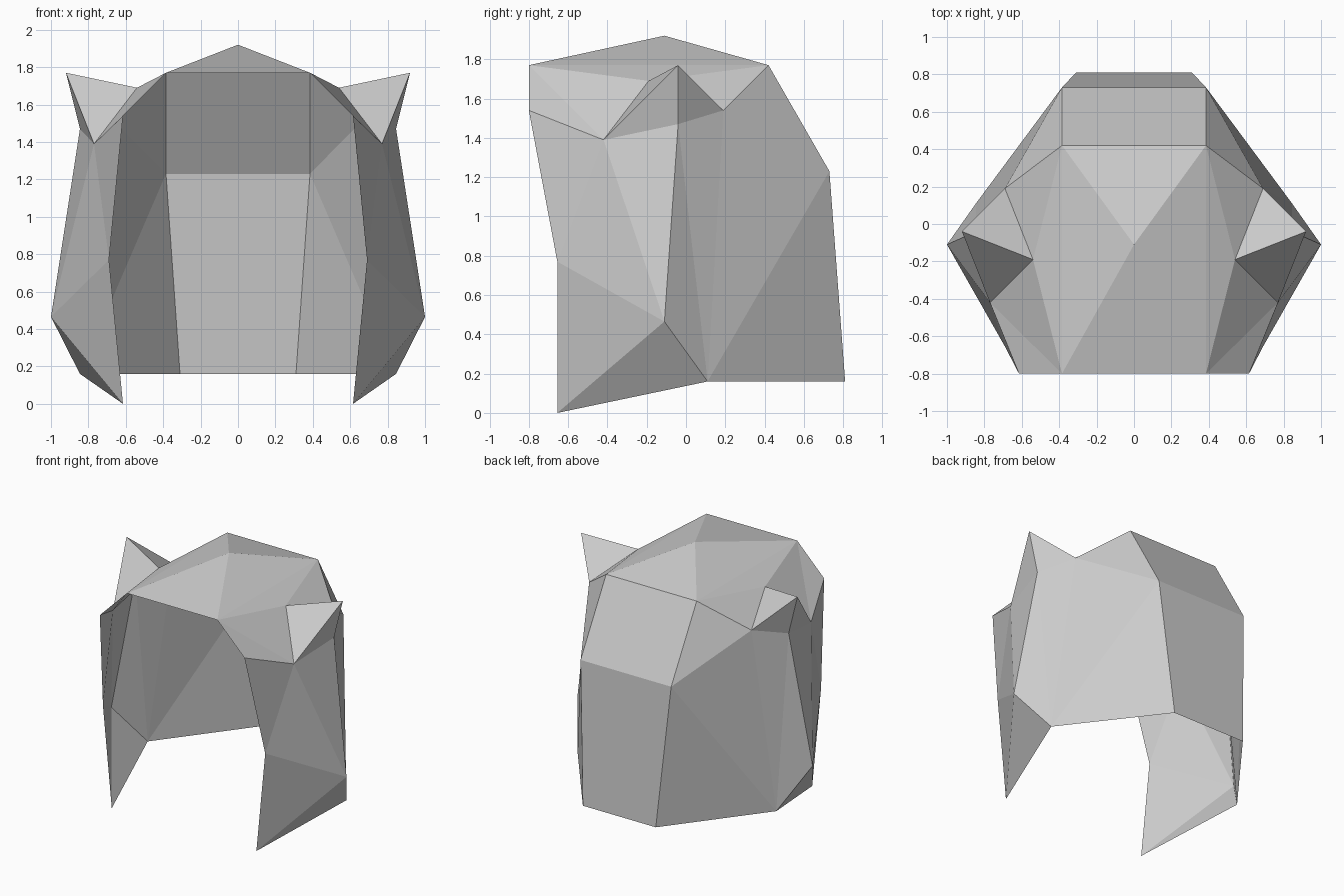
import bpy
import bmesh
from mathutils import Vector

cube = bpy.data.objects.get("Cube")
if cube:
    bpy.data.objects.remove(cube)

# One plain grey for everything
grey = bpy.data.materials.new("plain_grey")
grey.use_nodes = True
colour = (0.6, 0.6, 0.6, 1)
grey.diffuse_color = colour
bsdf = grey.node_tree.nodes["Principled BSDF"]
bsdf.inputs["Base Color"].default_value = colour
bsdf.inputs["Roughness"].default_value = 0.8

# Landmarks of the +x half
POINTS = {
    "crown": (0, -0.11, 1.92),
    "fringe": (0.385, -0.80, 1.77),
    "nape_top": (0.385, 0.42, 1.77),
    "nape_mid": (0.385, 0.73, 1.23),
    "nape_low": (0.31, 0.81, 0.16),
    "temple": (0.615, -0.80, 1.54),
    "cheek": (0.69, -0.655, 0.77),
    "lock_tip": (0.615, -0.655, 0),
    "flare": (1.0, -0.11, 0.465),
    "side_low": (0.845, 0.11, 0.16),
    "tuft_tip": (0.92, -0.04, 1.77),
    "tuft_front": (0.77, -0.42, 1.39),
    "tuft_inner": (0.54, -0.19, 1.69),
    "tuft_back": (0.69, 0.19, 1.54),
    "tuft_outer": (0.845, -0.04, 1.47),
}


def locate(name, side):
    x, y, z = POINTS[name]
    return Vector((x * side, y, z))


def build(name, faces, centre):
    """Make a flat-shaded shell from (corner names, sides) facing away from centre."""
    bm = bmesh.new()
    for corners in faces:
        face = bm.faces.new([bm.verts.new(locate(n, s)) for n, s in corners])
        face.normal_update()
        if face.normal.dot(face.calc_center_median() - centre) < 0:
            face.normal_flip()
    bmesh.ops.remove_doubles(bm, verts=bm.verts[:], dist=0.001)
    mesh = bpy.data.meshes.new(name)
    bm.to_mesh(mesh)
    bm.free()
    mesh.materials.append(grey)
    bpy.context.collection.objects.link(bpy.data.objects.new(name, mesh))


def sided(text, side):
    return [(n, side) for n in text.split()]


def bridge(a, b):
    """Corners of a panel that crosses the middle."""
    return [(a, 1), (a, -1), (b, -1), (b, 1)]


# Panels of one side of the hair
SIDE = [
    "crown fringe nape_top",
    "fringe tuft_inner nape_top",
    "fringe temple tuft_front",
    "fringe tuft_front tuft_inner",
    "nape_top tuft_inner tuft_back",
    "nape_top tuft_back nape_mid",
    "temple cheek tuft_front",
    "cheek flare tuft_front",
    "tuft_front flare tuft_outer",
    "cheek lock_tip flare",
    "flare lock_tip side_low",
    "flare side_low tuft_outer",
    "tuft_outer side_low tuft_back",
    "tuft_back side_low nape_mid",
    "nape_mid side_low nape_low",
]

# Open hair shell: both sides plus the middle panels
shell = [sided(f, s) for s in (1, -1) for f in SIDE]
shell += [[("crown", 1), (n, 1), (n, -1)] for n in ("fringe", "nape_top")]
shell += [bridge("nape_top", "nape_mid"), bridge("nape_mid", "nape_low")]
build("hair_shell", shell, Vector((0, 0, 0.9)))

# Pointed tufts standing out of each side
RIM = ["tuft_front", "tuft_inner", "tuft_back", "tuft_outer"]
for label, side in (("left", 1), ("right", -1)):
    faces = [sided(f"tuft_tip {a} {b}", side) for a, b in zip(RIM, RIM[1:] + RIM[:1])]
    middle = sum((locate(n, side) for n in RIM), Vector()) / len(RIM)
    build(f"{label}_tuft", faces, middle)
